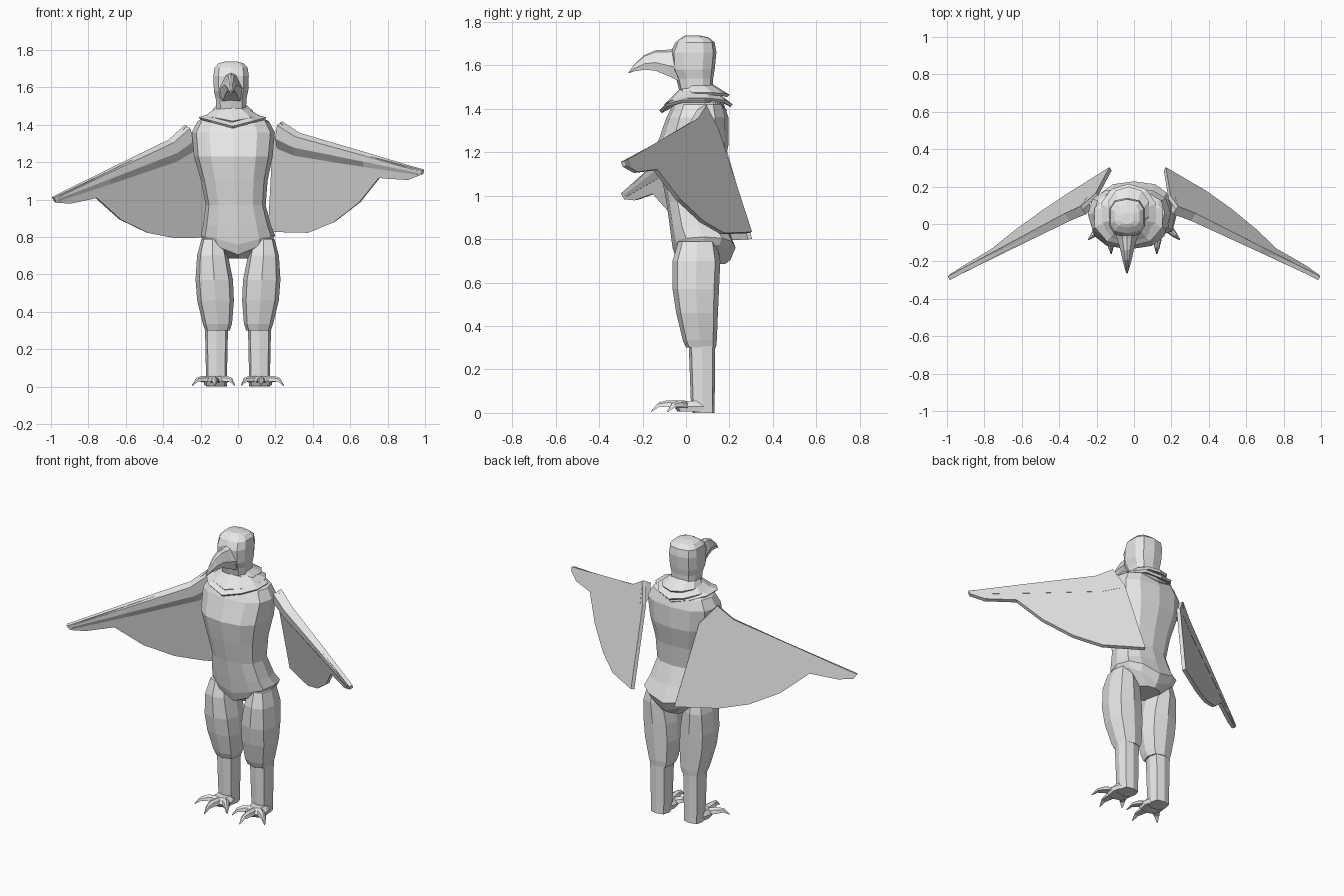
import bpy, math
from mathutils import Vector

mat = bpy.data.materials.new("plain grey")
mat.diffuse_color = (0.8, 0.8, 0.8, 1)


def make(name, verts, faces):
    me = bpy.data.meshes.new(name)
    me.from_pydata([tuple(v) for v in verts], [], faces)
    me.materials.append(mat)
    ob = bpy.data.objects.new(name, me)
    bpy.context.collection.objects.link(ob)
    # consistent outward normals
    bpy.context.view_layer.objects.active = ob
    ob.select_set(True)
    bpy.ops.object.mode_set(mode='EDIT')
    bpy.ops.mesh.select_all(action='SELECT')
    bpy.ops.mesh.normals_make_consistent(inside=False)
    bpy.ops.object.mode_set(mode='OBJECT')
    ob.select_set(False)
    return ob


def loft(name, rings, caps=True):
    """Skin a list of equal-sized rings."""
    n = len(rings[0])
    faces = [(i * n + j, i * n + (j + 1) % n, (i + 1) * n + (j + 1) % n, (i + 1) * n + j)
             for i in range(len(rings) - 1) for j in range(n)]
    if caps:
        faces += [tuple(range(n)), tuple((len(rings) - 1) * n + j for j in range(n))]
    return make(name, [p for r in rings for p in r], faces)


def ring(z, cx, hx, yf, yb, n=10, power=0.8, lift=0.0):
    """Squarish horizontal ring; lift raises its sides."""
    out = []
    for k in range(n):
        a = 2 * math.pi * k / n - math.pi / 2
        c, s = math.cos(a), math.sin(a)
        x = math.copysign(abs(c) ** power, c)
        y = math.copysign(abs(s) ** power, s)
        out.append((cx + hx * x, (yf + yb) / 2 + (yb - yf) / 2 * y, z + lift * abs(x)))
    return out


# torso: z, centre x, half width, front y, back y, side lift
loft("torso", [ring(z, cx, hx, yf, yb, n=12, lift=lift) for z, cx, hx, yf, yb, lift in [
    (0.685, 0.0, 0.08, 0.02, 0.18, 0.0), (0.705, 0.0, 0.185, -0.045, 0.205, 0.075),
    (0.76, 0.0, 0.198, -0.062, 0.228, 0.05), (0.86, -0.005, 0.182, -0.075, 0.19, 0.0),
    (0.97, -0.012, 0.160, -0.09, 0.15, 0.0), (1.10, -0.02, 0.178, -0.115, 0.165, 0.0),
    (1.23, -0.025, 0.21, -0.135, 0.195, 0.0), (1.36, -0.025, 0.222, -0.09, 0.195, 0.0),
    (1.42, -0.025, 0.19, -0.06, 0.175, 0.0), (1.46, -0.03, 0.10, -0.03, 0.14, 0.0)]])

# head and neck
HX = -0.037
loft("head", [ring(z, HX, hx, yf, yb, power=0.7) for z, hx, yf, yb in [
    (1.40, 0.09, -0.04, 0.14), (1.48, 0.083, -0.03, 0.122), (1.54, 0.085, -0.045, 0.125),
    (1.58, 0.095, -0.065, 0.132), (1.66, 0.098, -0.07, 0.14), (1.705, 0.092, -0.05, 0.132),
    (1.728, 0.07, -0.02, 0.105), (1.738, 0.035, 0.0, 0.06)]])

# hooked beak, six-sided sections along y
beak = []
for y, top, bot, hx in [(-0.03, 1.685, 1.525, 0.07), (-0.08, 1.672, 1.55, 0.052),
                        (-0.14, 1.669, 1.575, 0.036), (-0.19, 1.648, 1.58, 0.025),
                        (-0.235, 1.608, 1.573, 0.013), (-0.265, 1.567, 1.563, 0.003)]:
    h = top - bot
    beak.append([(HX + hx * u, y, bot + h * v) for u, v in
                 [(-0.7, 0), (0.7, 0), (1, 0.4), (0.45, 0.92), (0, 1), (-0.45, 0.92), (-1, 0.4)]])
loft("beak", beak)

# layered feather collar: inner z, outer z, half width, front, back, side lift
for i, (zi, zo, hx, yf, yb, lift) in enumerate([
        (1.515, 1.465, 0.115, -0.04, 0.20, 0.01),
        (1.495, 1.42, 0.155, -0.10, 0.215, 0.03),
        (1.47, 1.392, 0.19, -0.122, 0.19, 0.05)]):
    loft("collar_%d" % (i + 1), [
        ring(zi, HX, 0.075, -0.025, 0.12, power=0.9),
        ring(zo, HX + 0.008, hx, yf, yb, power=0.95, lift=lift),
        ring(zo - 0.012, HX + 0.008, hx - 0.01, yf + 0.01, yb - 0.01, power=0.95, lift=lift),
        ring(zi - 0.035, HX, 0.07, -0.02, 0.115, power=0.9)])


# wings: flat feathered plate plus tapered arm along the leading edge
def wing(side, shoulder, tip, tail, outline):
    S, T, L = Vector(shoulder), Vector(tip), Vector(tail)
    e1, e2 = T - S, L - S
    nrm = e1.cross(e2).normalized()
    if nrm.y > 0:
        nrm = -nrm  # faces forward

    def on_plane(x, z):
        y = S.y - (nrm.x * (x - S.x) + nrm.z * (z - S.z)) / nrm.y
        return Vector((x, y, z))

    pts = [on_plane(x, z) for x, z in outline]
    loft(side + "_wing", [[p + nrm * 0.011 for p in pts], [p - nrm * 0.011 for p in pts]])
    down = e2.normalized()
    arm = []
    for t, drop, width, thick in [(0.0, 0.0, 0.15, 0.06), (0.13, 0.03, 0.125, 0.055),
                                  (0.6, 0.012, 0.075, 0.032), (0.97, 0.0, 0.03, 0.016)]:
        p = S + e1 * t + down * drop
        arm.append([p - nrm * 0.012, p + nrm * thick * 0.7 + down * 0.008,
                    p + nrm * thick * 0.8 + down * width * 0.55,
                    p + nrm * 0.013 + down * width, p - nrm * 0.012 + down * width])
    loft(side + "_arm", arm)


wing("right", (0.23, 0.085, 1.415), (0.99, -0.29, 1.155), (0.165, 0.295, 0.83),
     [(0.23, 1.415), (0.32, 1.342), (0.99, 1.158), (0.985, 1.135), (0.915, 1.107), (0.757, 1.118),
      (0.65, 0.984), (0.515, 0.88), (0.38, 0.825), (0.165, 0.83), (0.19, 1.30)])
wing("left", (-0.28, 0.085, 1.396), (-0.99, -0.29, 1.01), (-0.125, 0.295, 0.80),
     [(-0.28, 1.396), (-0.36, 1.315), (-0.99, 1.012), (-0.975, 0.985), (-0.9, 0.98), (-0.76, 1.01),
      (-0.63, 0.893), (-0.485, 0.823), (-0.34, 0.795), (-0.125, 0.80), (-0.2, 1.29)])

# legs and feet, mirrored
for s, side in ((1, "right"), (-1, "left")):
    loft(side + "_thigh", [ring(z, s * cx, hx, yf, yb, n=8, power=0.7) for z, cx, hx, yf, yb in [
        (0.30, 0.11, 0.066, 0.0, 0.138), (0.335, 0.11, 0.078, -0.015, 0.142),
        (0.46, 0.120, 0.098, -0.045, 0.147), (0.57, 0.127, 0.1, -0.062, 0.152),
        (0.70, 0.136, 0.083, -0.062, 0.158), (0.79, 0.135, 0.06, -0.035, 0.14)]])
    loft(side + "_shin", [ring(z, s * 0.115, hx, yf, yb, n=8, power=0.65) for z, hx, yf, yb in [
        (0.0, 0.055, 0.03, 0.132), (0.06, 0.056, 0.022, 0.132), (0.33, 0.062, 0.012, 0.135)]])
    loft(side + "_foot", [ring(z, s * 0.12, hx, yf, 0.10, n=8, power=0.7) for z, hx, yf in [
        (0.006, 0.06, -0.04), (0.03, 0.065, -0.055), (0.055, 0.045, -0.02)]])
    # curved claws: base, knuckle, bend, tip
    for i, (kx, ky, tx, ty) in enumerate([(0.19, -0.03, 0.245, -0.085), (0.125, -0.085, 0.122, -0.16),
                                          (0.06, -0.03, 0.017, -0.085)]):
        B, K, T = Vector((0.12, 0.02, 0)), Vector((kx, ky, 0)), Vector((tx, ty, 0))
        claw = []
        for p, z, w, h in [(B, 0.03, 0.03, 0.024), (K, 0.037, 0.022, 0.021),
                           (K.lerp(T, 0.55), 0.034, 0.014, 0.014), (T, 0.006, 0.003, 0.003)]:
            d = (T - B).normalized()
            q = Vector((-d.y, d.x, 0))
            ctr = p + Vector((0, 0, z))
            up = Vector((0, 0, h))
            claw.append([(s * v.x, v.y, v.z) for v in
                         (ctr - q * w - up * 0.5, ctr + q * w - up * 0.5, ctr + q * w * 0.7 + up * 0.5,
                          ctr + up, ctr - q * w * 0.7 + up * 0.5)])
        loft("%s_claw_%d" % (side, i + 1), claw)
